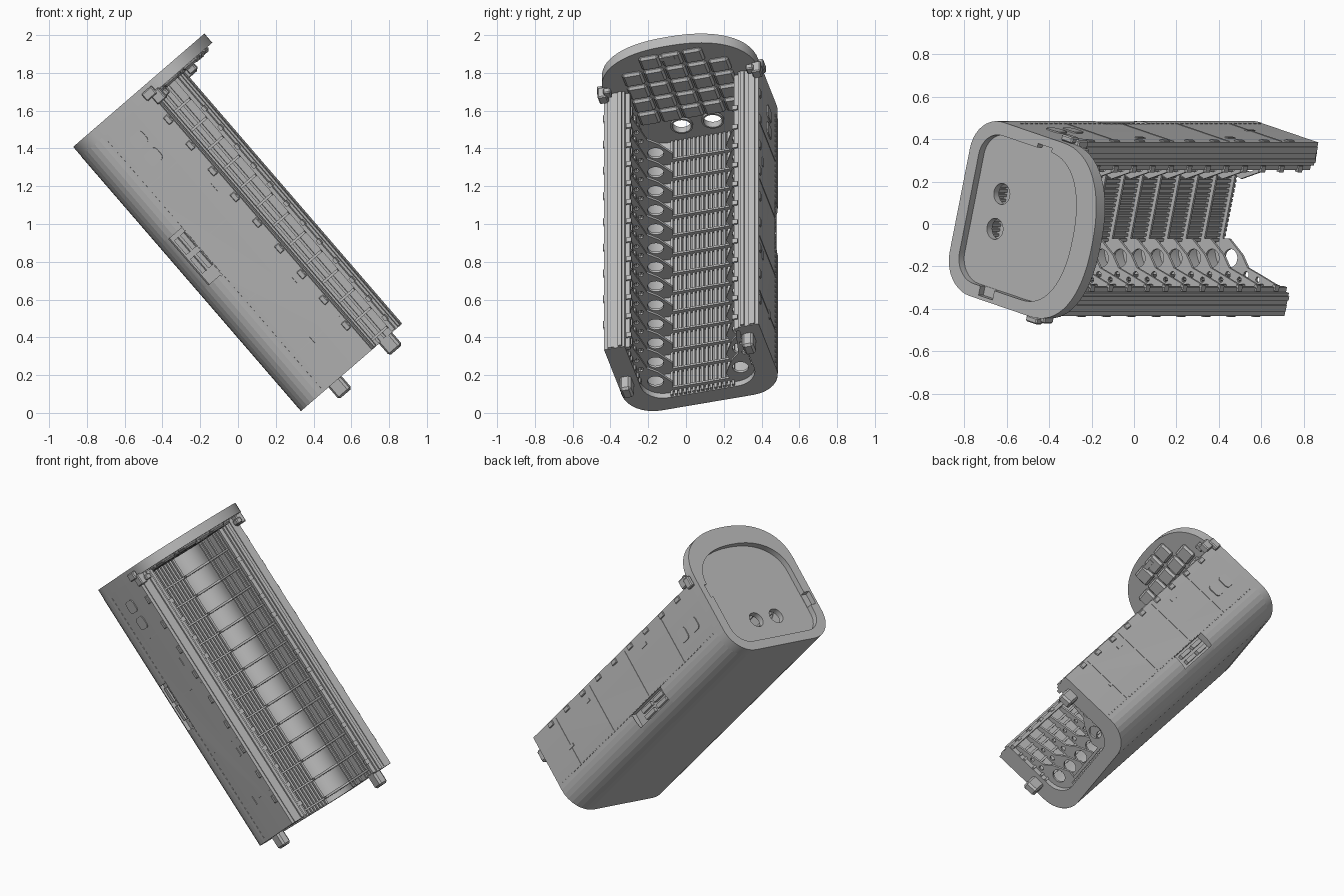
import bpy, bmesh
from math import sin, cos, pi, radians
from mathutils import Matrix, Vector

cube = bpy.data.objects.get("Cube")
if cube:
    bpy.data.objects.remove(cube, do_unlink=True)

# Local frame: x across the bay, y from belly to open side, z along the hull from the capped end
TILT, ROLL = radians(40.8), radians(14.5)
axis = Vector((sin(TILT), 0, -cos(TILT)))
rise = Vector((cos(TILT), 0, sin(TILT)))
side = Vector((0, 1, 0))
across = side * cos(ROLL) + rise * sin(ROLL)
up = rise * cos(ROLL) - side * sin(ROLL)
FRAME = Matrix((across, up, axis)).transposed().to_4x4()
FRAME.translation = Vector((-0.821, 0.113, 1.453))

LENGTH, HALF, TOP, RAD = 1.847, 0.4225, 0.55, 0.17
CAP = 0.064

grey = bpy.data.materials.new("hull grey")
grey.use_nodes = True
grey.diffuse_color = (0.5, 0.5, 0.5, 1)
grey.node_tree.nodes["Principled BSDF"].inputs["Base Color"].default_value = (0.5, 0.5, 0.5, 1)


def finish(name, bm, recalc=True):
    if recalc:
        bmesh.ops.recalc_face_normals(bm, faces=bm.faces)
    mesh = bpy.data.meshes.new(name)
    bm.to_mesh(mesh)
    bm.free()
    mesh.materials.clear()
    mesh.materials.append(grey)
    ob = bpy.data.objects.new(name, mesh)
    bpy.context.collection.objects.link(ob)
    ob.matrix_world = FRAME
    return ob


def boxes(name, items, bevel=0):
    """Boxes given as (centre, size) pairs, joined in one object."""
    bm = bmesh.new()
    for c, s in items:
        bmesh.ops.create_cube(bm, size=1, matrix=Matrix.Translation(c) @ Matrix.Diagonal((*s, 1)))
    if bevel:
        bmesh.ops.bevel(bm, geom=bm.edges[:], offset=bevel, segments=1, affect='EDGES')
    return finish(name, bm)


def sheet(name, loops, starts, thick):
    """Filled outline with holes, extruded and repeated at each start."""
    cu = bpy.data.curves.new(name, 'CURVE')
    cu.dimensions, cu.fill_mode, cu.extrude = '2D', 'BOTH', thick / 2
    for loop in loops:
        sp = cu.splines.new('POLY')
        sp.points.add(len(loop) - 1)
        for p, (x, y) in zip(sp.points, loop):
            p.co = (x, y, 0, 1)
        sp.use_cyclic_u = True
    tmp = bpy.data.objects.new(name, cu)
    bpy.context.collection.objects.link(tmp)
    bpy.context.view_layer.update()
    mesh = bpy.data.meshes.new_from_object(tmp.evaluated_get(bpy.context.evaluated_depsgraph_get()))
    bpy.data.objects.remove(tmp, do_unlink=True)
    bm = bmesh.new()
    for s in starts:
        old = len(bm.verts)
        bm.from_mesh(mesh)
        bm.verts.ensure_lookup_table()
        bmesh.ops.translate(bm, verts=bm.verts[old:], vec=(0, 0, s + thick / 2))
    bmesh.ops.remove_doubles(bm, verts=bm.verts[:], dist=1e-5)
    return finish(name, bm)


def trough(half, bottom, top, r, n=10):
    """U-shaped contour, from the left rim round the belly to the right rim."""
    left = [(-half, top)]
    left += [(-half + r + r * cos(t), bottom + r + r * sin(t))
             for t in (pi + pi / 2 * i / n for i in range(n + 1))]
    return left + [(-x, y) for x, y in reversed(left)]


def dome(half, base, height, n=32):
    e = 2 / 2.3
    pts = []
    for i in range(1, n):
        t = pi * i / n
        c = abs(cos(t)) ** e * (1 if t < pi / 2 else -1)
        pts.append((half * c, base + height * sin(t) ** e))
    return pts


def ring(x, y, r, n=16):
    return [(x + r * cos(2 * pi * i / n), y + r * sin(2 * pi * i / n)) for i in range(n)]


def cut(ob, cutter):
    mod = ob.modifiers.new("cut", 'BOOLEAN')
    mod.object, mod.operation, mod.solver = cutter, 'DIFFERENCE', 'EXACT'
    cutter.hide_render = True
    cutter.hide_set(True)
    cutter.display_type = 'WIRE'


# Thick trough hull, with a recessed hatch on each side
inner = trough(0.31, 0.09, TOP, 0.12)
hull = sheet("hull", [trough(HALF, 0, TOP, RAD) + inner[::-1]], [CAP], LENGTH - CAP)
hatch_s, hatch_len = 0.865, 0.33
cut(hull, boxes("hatch_cutter", [((k * 0.43, 0.15, hatch_s), (0.1, 0.1, hatch_len)) for k in (-1, 1)]))
boxes("hatch_fittings", [((k * 0.385, 0.15 + dy, hatch_s + ds), (0.035, 0.025, 0.1))
                         for k in (-1, 1) for dy in (-0.022, 0.022) for ds in (-0.09, 0.04)])

# Belly tiles wrapped round the lower hull
bm = bmesh.new()
path = trough(HALF + 0.001, -0.001, 0.19, RAD, 8)
flat_l, flat_r = path[9], path[10]
path[10:10] = [(flat_l[0] + (flat_r[0] - flat_l[0]) * i / 14, flat_l[1]) for i in range(1, 14)]
rows = 54
grid = [[bm.verts.new((x, y, CAP + (LENGTH - CAP) * j / rows)) for x, y in path] for j in range(rows + 1)]
for j in range(rows):
    for i in range(len(path) - 1):
        quad = (grid[j][i], grid[j][i + 1], grid[j + 1][i + 1], grid[j + 1][i])
        mid = sum((v.co for v in quad), Vector()) / 4
        if not (abs(mid.x) > 0.37 and mid.y > 0.08 and abs(mid.z - hatch_s) < hatch_len / 2):
            bm.faces.new(quad)
bmesh.ops.inset_individual(bm, faces=bm.faces[:], thickness=0.003, depth=0.006)
finish("belly_tiles", bm, recalc=False)

# Domed end cap: pan floor with two ports, raised rim with sockets
cap_outline = trough(HALF, 0, TOP, RAD) + dome(HALF, TOP, 0.3)
sheet("cap_floor", [cap_outline] + [ring(k * 0.085, 0.214, 0.05, 24) for k in (-1, 1)], [0.038], CAP - 0.038)
pan = trough(0.36, 0.06, 0.48, 0.12) + dome(0.36, 0.48, 0.245)
rim = sheet("cap_rim", [cap_outline, pan], [0], 0.038)
tabs = [(-0.37, 0.27), (0.345, 0.45)]
cut(rim, boxes("socket_cutter", [((x, y, 0), (0.07, 0.09, 0.07)) for x, y in tabs]))

# Port collars, quilted pads and latch on the inside of the cap
for k in (-1, 1):
    sheet("port_collar", [ring(k * 0.085, 0.214, 0.06, 24), ring(k * 0.085, 0.214, 0.05, 24)], [CAP], 0.012)
pads = []
for i in range(-2, 3):
    for j in range(5):
        x, y = i * 0.118, 0.32 + j * 0.108
        if ((abs(x) + 0.05) / 0.4) ** 2 + (max(0, y + 0.05 - TOP) / 0.29) ** 2 < 1:
            pads.append(((x, y, CAP + 0.006), (0.108, 0.099, 0.03)))
boxes("quilted_pads", pads, 0.012)
boxes("cap_latch", [((-0.02, 0.775, CAP + 0.01), (0.08, 0.03, 0.03))])

# Frames: cross bars on the floor and pierced gussets up both walls
stations = [1.80 - 0.133 * i for i in range(13)]
gusset = [(0.165, 0.08), (0.146, 0.165), (0.20, 0.26), (0.25, 0.31), (0.265, 0.4),
          (0.285, 0.51), (0.33, 0.51), (0.33, 0.09)]
holes = [ring(0.232, 0.196, 0.043), ring(0.284, 0.31, 0.016, 10), ring(0.288, 0.385, 0.013, 10)]
for k, label in ((-1, "right"), (1, "left")):
    sheet(label + "_gussets", [[(k * x, y) for x, y in lp] for lp in [gusset] + holes], stations, 0.014)
boxes("floor_bars", [((0, 0.1, s + 0.007), (0.36, 0.05, 0.012)) for s in stations])

# Lengthwise corrugations on the floor and stringers on the walls
mid, span = (CAP + LENGTH) / 2, LENGTH - CAP - 0.01
boxes("floor_corrugation", [((i * 0.024, 0.093, mid), (0.014, 0.026, span)) for i in range(-7, 8)])
boxes("wall_stringers", [((k * 0.308, y, mid), (0.014, 0.014, span))
                         for k in (-1, 1) for y in (0.24, 0.28, 0.345, 0.42, 0.46)])

# Sills along both rims, with hinge blocks
boxes("sill_rails", [((k * x, y, mid), (w, h, span)) for k in (-1, 1)
                     for x, y, w, h in ((0.30, 0.525, 0.03, 0.022), (0.335, 0.553, 0.02, 0.016),
                                        (0.385, 0.551, 0.035, 0.01))])
boxes("hinge_blocks", [((k * (HALF - 0.003), 0.53, 0.22 + 0.18 * i), (0.022, 0.03, 0.05))
                       for k in (-1, 1) for i in range(9)], 0.004)
boxes("sill_catches", [((k * 0.29, 0.535, 0.3 + 0.133 * i), (0.03, 0.018, 0.03))
                       for k in (-1, 1) for i in range(12)])

# Clips at the capped end and joining tabs at the open end
boxes("cap_clips", [((k * (0.42 + dx), y, s), size) for k in (-1, 1) for dx, y, s, size in
                    ((0, 0.575, 0.09, (0.05, 0.06, 0.07)), (0.02, 0.55, 0.05, (0.03, 0.07, 0.05)),
                     (-0.03, 0.6, 0.1, (0.04, 0.05, 0.035)))], 0.006)
boxes("joining_tabs", [((x, y, LENGTH + 0.02), (0.06, 0.085, 0.13)) for x, y in tabs], 0.012)

# Side wall details: paired rounded covers, seams, small slots and rivets
details, covers = [], []
for k in (-1, 1):
    x = k * HALF
    covers += [((x, 0.336, s), (0.012, 0.085, 0.08)) for s in (0.2, 0.317)]
    details += [((x, 0.37, s), (0.005, 0.33, 0.005)) for s in (0.42, 0.82, 1.22, 1.6)]
    details += [((x, y, s), (0.01, 0.018, 0.055)) for y, s in ((0.47, 0.65), (0.47, 1.3), (0.33, 1.6))]
    details += [((x, 0.2, 0.1 + 0.035 * i), (0.007, 0.006, 0.016)) for i in range(50)]
boxes("wall_seams_and_slots", details)
bm = bmesh.new()
for c, s in covers:
    made = bmesh.ops.create_cube(bm, size=1, matrix=Matrix.Translation(c) @ Matrix.Diagonal((*s, 1)))
    corner = {e for v in made["verts"] for e in v.link_edges
              if abs(e.verts[0].co.x - e.verts[1].co.x) > 0.005}
    bmesh.ops.bevel(bm, geom=list(corner), offset=0.022, segments=3, affect='EDGES', profile=0.5)
finish("wall_covers", bm)

# Smooth the curved parts while keeping edges sharp
for ob in bpy.context.collection.objects:
    ob.select_set(ob.name.split(".")[0] in {"hull", "cap_floor", "cap_rim", "port_collar",
                                            "left_gussets", "right_gussets"})
    if ob.name == "hull":
        bpy.context.view_layer.objects.active = ob
bpy.ops.object.shade_smooth_by_angle(angle=radians(25))
